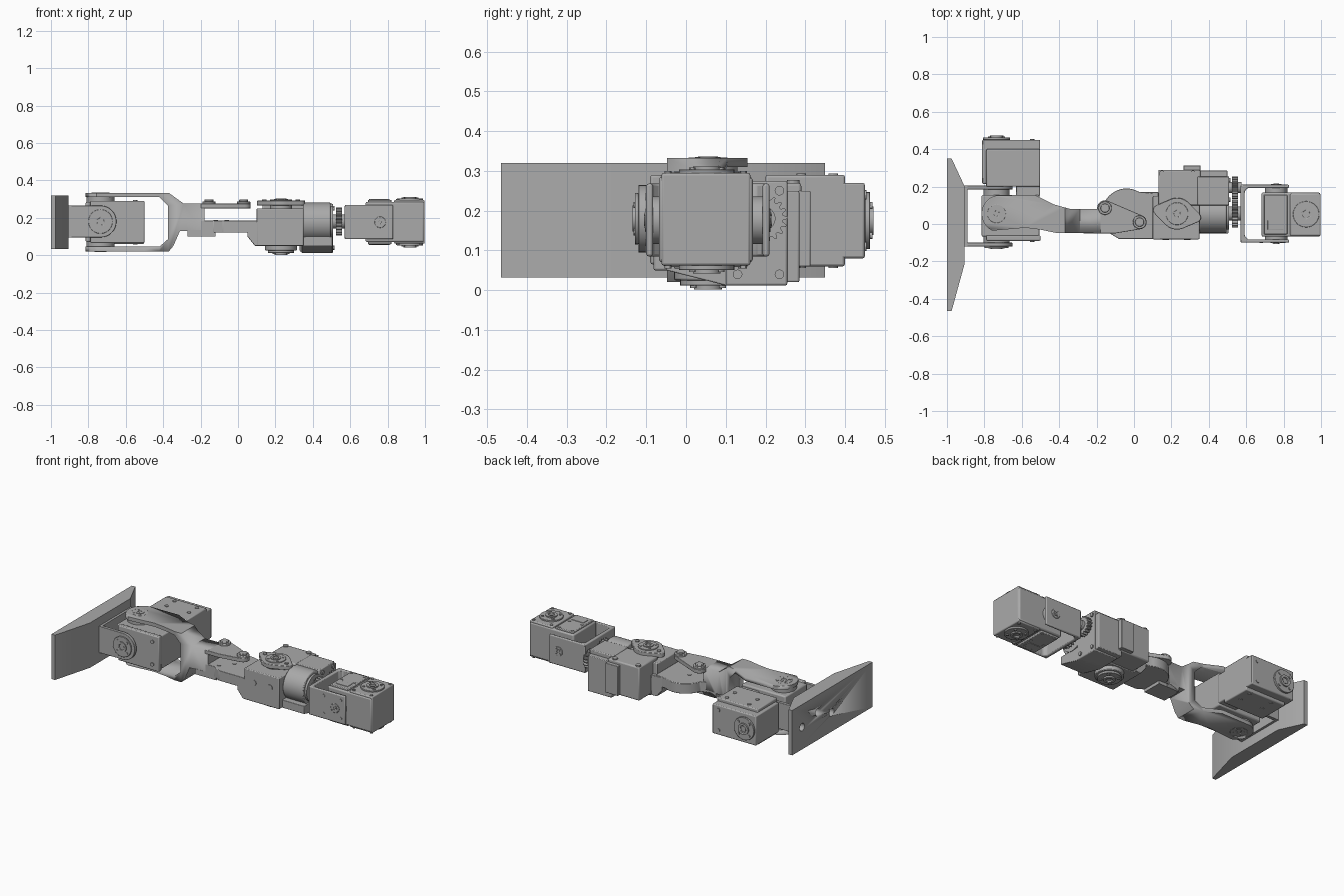
import bpy, bmesh, math
from mathutils import Vector

if "Cube" in bpy.data.objects:
    bpy.data.objects.remove(bpy.data.objects["Cube"])

grey = bpy.data.materials.new("plain_grey")
grey.use_nodes = True
grey.diffuse_color = (0.4, 0.4, 0.4, 1)
grey.node_tree.nodes["Principled BSDF"].inputs["Base Color"].default_value = grey.diffuse_color


def prism(name, outline, axis, low, high, bevel=0):
    """Extrude a 2D outline along an axis; outline uses the other two axes in order."""
    def place(a, b, c):
        return {"x": (c, a, b), "y": (a, c, b), "z": (a, b, c)}[axis]
    bm = bmesh.new()
    base = bm.faces.new([bm.verts.new(place(a, b, low)) for a, b in outline])
    top = bmesh.ops.extrude_face_region(bm, geom=[base])["geom"]
    bmesh.ops.translate(bm, vec=Vector(place(0, 0, high - low)),
                        verts=[g for g in top if isinstance(g, bmesh.types.BMVert)])
    bmesh.ops.recalc_face_normals(bm, faces=bm.faces)
    mesh = bpy.data.meshes.new(name)
    bm.to_mesh(mesh)
    bm.free()
    mesh.materials.append(grey)
    obj = bpy.data.objects.new(name, mesh)
    bpy.context.collection.objects.link(obj)
    if bevel:
        mod = obj.modifiers.new("Bevel", "BEVEL")
        mod.width, mod.segments, mod.limit_method = bevel, 2, "ANGLE"
    activate(obj)
    bpy.ops.object.shade_smooth_by_angle(angle=math.radians(30))
    return obj


def activate(obj):
    bpy.ops.object.select_all(action="DESELECT")
    obj.select_set(True)
    bpy.context.view_layer.objects.active = obj


def combine(obj, other, operation):
    mod = obj.modifiers.new("Boolean", "BOOLEAN")
    mod.operation, mod.object, mod.solver = operation, other, "EXACT"
    activate(obj)
    bpy.ops.object.modifier_apply(modifier=mod.name)
    bpy.data.objects.remove(other)


def arc(a, b, r, start=0, end=360, steps=32):
    full = end - start == 360
    angles = [math.radians(start + (end - start) * i / steps) for i in range(steps + (not full))]
    return [(a + r * math.cos(t), b + r * math.sin(t)) for t in angles]


def disc(name, a, b, r, axis, low, high, bevel=0):
    return prism(name, arc(a, b, r), axis, low, high, bevel)


def box(name, x, y, z, bevel=0.008):
    return prism(name, [(x[0], y[0]), (x[1], y[0]), (x[1], y[1]), (x[0], y[1])], "z", z[0], z[1], bevel)


def horn(name, a, b, r, axis, low, out):
    """Round output horn with a raised hub and a ring of screws; out is signed height."""
    disc(name, a, b, r, axis, low, low + out * 0.6, 0.002)
    rim = prism(name + "_hub", arc(a, b, r * 0.5), axis, low, low + out)
    combine(rim, disc("hub_bore", a, b, r * 0.28, axis, low + out * 0.5, low + out * 2), "DIFFERENCE")
    screws(name, arc(a, b, r * 0.74, 45, 405, 4), axis, low, out * 0.85, r * 0.12)


def screws(name, spots, axis, low, out, r=0.012):
    for a, b in spots:
        prism(name + "_screw", arc(a, b, r, steps=12), axis, low, low + out)


def corners(a, b):
    return [(i, j) for i in a for j in b]


def gear(name, y, z, r, teeth, low, high):
    spots = []
    for i in range(teeth * 4):
        t = math.tau * i / (teeth * 4)
        radius = r if i % 4 < 2 else r * 0.82
        spots.append((y + radius * math.cos(t), z + radius * math.sin(t)))
    prism(name, spots, "x", low, high)


# Foot plate with three countersunk holes
foot = prism("foot_plate", [(-1, .35), (-.975, .35), (-.905, .2), (-.905, -.21),
                            (-.975, -.465), (-1, -.465)], "z", .032, .32)
for y, z in [(.25, .175), (.09, .21), (-.05, .155)]:
    combine(foot, disc("foot_hole", y, z, .024, "x", -1.1, -.96), "DIFFERENCE")

# Foot bracket: back plate and two round-ended arms
MID = 0.18
ANKLE = -0.735
box("foot_bracket_back", (-.91, -.89), (-.12, .205), (.095, .265), 0)
arm = [(-.905, .095)] + arc(ANKLE, MID, .085, -90, 90, 16) + [(-.905, .265)]
prism("foot_bracket_front_arm", arm, "y", -.12, -.1, .002)
prism("foot_bracket_rear_arm", arm, "y", .185, .205, .002)
horn("ankle_front_horn", ANKLE, MID, .065, "y", -.12, -.014)

# Ankle roll motor held between the fork plates
box("ankle_roll_motor", (-.815, -.505), (-.068, .155), (.07, .285))
box("ankle_roll_cover", (-.79, -.5), (-.09, -.06), (.065, .29), .006)
screws("ankle_roll", corners((-.545,), (.105, .25)), "y", -.085, -.012)
disc("ankle_front_spacer", ANKLE, MID, .07, "y", -.1, -.06)
disc("ankle_rear_spacer", ANKLE, MID, .07, "y", .15, .185)

# Ankle pitch motor behind
prism("ankle_pitch_motor", [(-.812, .215), (-.63, .215), (-.63, .15), (-.502, .15),
                            (-.502, .45), (-.812, .45)], "z", .08, .27, .006)
box("ankle_pitch_cover", (-.79, -.502), (.2, .4), (.06, .29), .006)
screws("ankle_pitch_top", corners((-.71, -.55), (.29, .37)), "z", .285, .009)
screws("ankle_pitch_bottom", corners((-.71, -.55), (.29, .37)), "z", .065, -.009)
screws("ankle_pitch_rear", corners((-.545,), (.11, .24)), "y", .445, .009)
horn("ankle_pitch_horn", ANKLE, .175, .072, "y", .45, .022)

# Leg fork: side profile intersected with its plan outline
fork = prism("leg_fork", [(-.85, .333), (-.37, .333), (-.29, .275), (-.18, .275), (-.18, .1),
                          (-.27, .1), (-.27, .13), (-.31, .13), (-.345, .05), (-.37, .02),
                          (-.85, .02), (-.85, .045), (-.42, .045), (-.375, .085),
                          (-.375, .265), (-.42, .31), (-.85, .31)], "y", -.3, .3)
plan = [(-.17, .08), (-.34, .08), (-.43, .105), (-.53, .155), (-.72, .153)]
plan += arc(-.715, .055, .1, 100, 245, 12)
plan += [(-.58, -.02), (-.5, -.03), (-.42, -.047), (-.17, -.05)]
combine(fork, prism("fork_plan", plan, "z", -1, 1), "INTERSECT")
horn("fork_top_horn", ANKLE, .055, .05, "z", .33, .006)
horn("fork_bottom_horn", ANKLE, .055, .05, "z", .022, -.006)
for low, high in ((.28, .312), (.043, .075)):
    disc("fork_spacer", ANKLE, .055, .075, "z", low, high)

# Knee link: narrow upper finger and broad rounded lower plate
finger = [(-.2, -.05), (-.1, -.05)] + arc(.03, .01, .038, -80, 75, 10)
finger += arc(-.155, .085, .042, 60, 170, 8) + [(-.2, .07)]
prism("knee_upper_finger", finger, "z", .25, .275, .002)
for x, y in ((-.155, .085), (.03, .01)):
    disc("knee_boss", x, y, .036, "z", .27, .287, .003)
    disc("knee_boss_cap", x, y, .024, "z", .28, .297, .003)
plate = [(-.2, -.05), (-.13, -.05), (-.08, -.08), (.1, -.08), (.1, .165)]
plate += arc(-.04, .06, .13, 60, 165, 14) + [(-.2, .08)]
prism("knee_lower_plate", plate, "z", .12, .185, .003)
box("knee_lower_rib", (-.27, -.12), (-.05, .08), (.1, .135), 0)
screws("knee_plate", [(-.06, .05), (-.12, -.02)], "z", .18, .008)
prism("knee_end_block", [(.05, .18), (.05, .1), (.09, .05), (.13, .05), (.13, .18)], "y", -.08, .17, .003)

# Hip motor with diamond-shaped top horn
box("hip_motor", (.1, .35), (-.082, .15), (.05, .25), .005)
box("hip_motor_rear", (.13, .355), (.1, .29), (.055, .27))
box("hip_rear_tab", (.265, .355), (.27, .313), (.06, .25), .003)
screws("hip_top", [(.15, .27), (.315, .27)], "z", .265, .012, .016)
screws("hip_front", [(.17, .175), (.285, .175)], "y", -.08, -.006, .018)
HIP = 0.23
disc("hip_shaft", HIP, .055, .06, "z", .24, .28)
diamond = arc(.33, .035, .028, -80, 50, 6) + arc(HIP, .055, .085, 50, 110, 6)
diamond += arc(.13, .075, .028, 100, 230, 6) + arc(HIP, .055, .085, 230, 290, 6)
prism("hip_diamond_horn", diamond, "z", .265, .292, .003)
horn("hip_top_horn", HIP, .055, .06, "z", .29, .012)
screws("hip_diamond", [(.14, .073), (.32, .037)], "z", .29, .008)
disc("hip_bottom_cup", HIP, .055, .085, "z", .025, .055, .004)
horn("hip_bottom_horn", HIP, .055, .07, "z", .026, -.024)

# Twist motor, its bearing barrel and drive gears
box("twist_motor", (.34, .508), (.1, .255), (.012, .275), .005)
prism("twist_motor_base", [(-.05, .05), (.1, .012), (.2, .012), (.2, .1), (-.05, .1)], "x", .34, .505, .003)
box("twist_motor_flange", (.33, .5), (.2, .285), (.02, .25), .004)
disc("bearing_barrel", .055, .178, .103, "x", .35, .495, .006)
disc("bearing_lip", .055, .178, .085, "x", .49, .508)
screws("twist", corners((.13, .235), (.04, .25)), "x", .5, .016)
for y, r, teeth in ((.055, .075, 22), (.195, .06, 18)):
    gear("drive_gear", y, MID, r, teeth, .525, .555)
    disc("gear_shaft", y, MID, r * .5, "x", .49, .575)

# Hand bracket: wide fork with rounded inner corners
cradle = [(.57, -.1), (.83, -.1), (.83, -.083), (.61, -.083), (.592, -.065), (.592, .175),
          (.61, .193), (.83, .193), (.83, .21), (.57, .21)]
prism("hand_bracket", cradle, "z", .085, .268, .006)
HAND = 0.76
horn("hand_front_horn", HAND, .176, .03, "y", -.098, -.008)
horn("hand_rear_horn", HAND, .176, .03, "y", .208, .008)
for low, high in ((-.09, -.06), (.155, .2)):
    disc("hand_pivot", HAND, .176, .06, "y", low, high)
screws("hand_front", corners((.68, .8), (.12, .235)), "y", -.098, -.004, .009)

# Hand motor with raised top and bottom covers
box("hand_motor", (.682, .995), (-.068, .168), (.07, .285))
box("hand_motor_end", (.835, .998), (-.062, .162), (.062, .295), .006)
for low, high in ((.28, .296), (.058, .074)):
    box("hand_cover", (.695, .82), (-.055, .155), (low, high), .004)
    box("hand_cover_rib", (.715, .8), (-.03, .02), (low - .003, high + .003), .002)
    screws("hand_cover", corners((.71, .8), (.04, .14)), "z", low - .003, high - low + .006, .009)
    screws("hand_end", corners((.855, .98), (-.045, .145)), "z", low - .004, high - low + .008, .009)
horn("hand_top_horn", .92, .052, .07, "z", .293, .018)
horn("hand_bottom_horn", .92, .052, .07, "z", .064, -.022)
